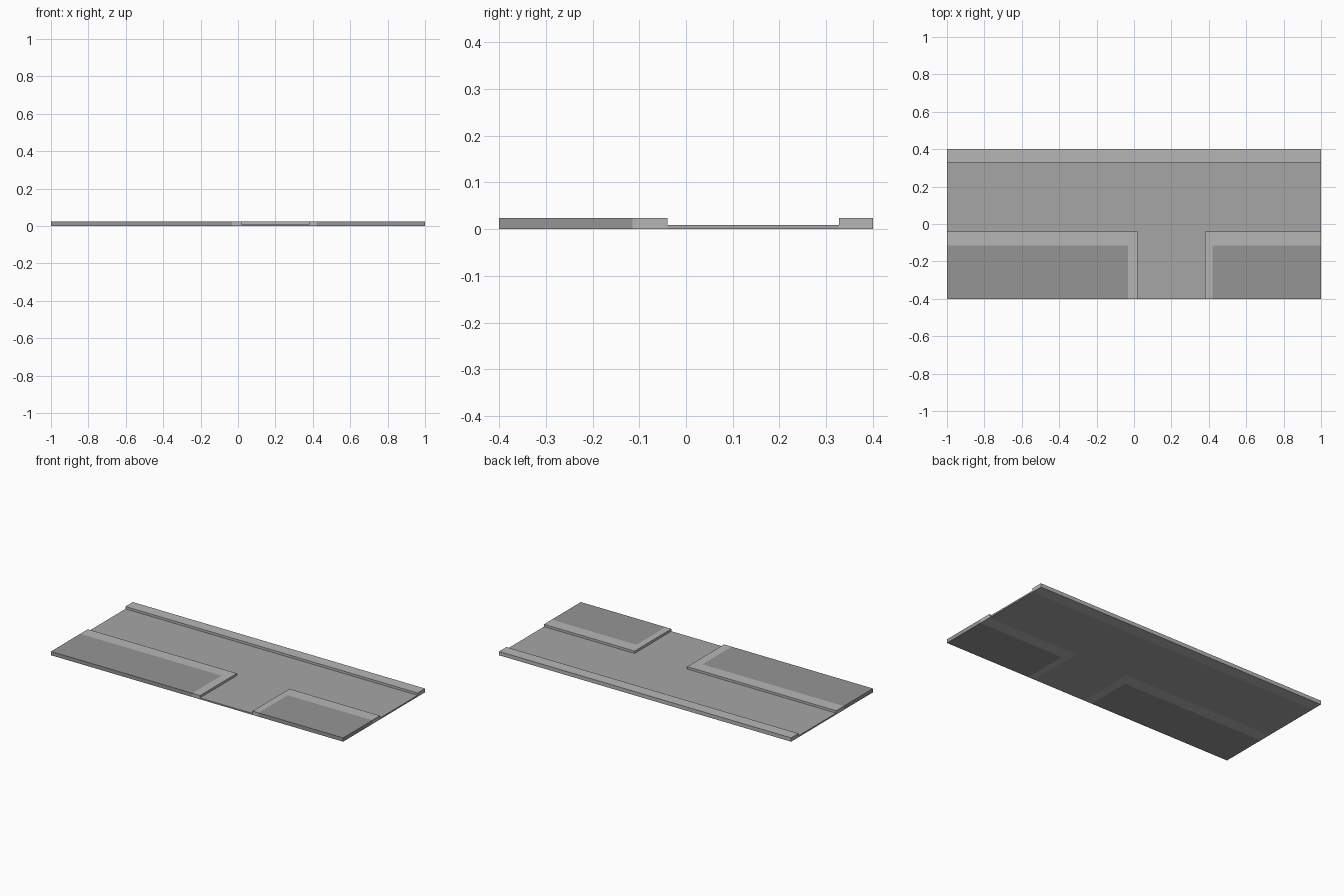
import bpy, bmesh

if "Cube" in bpy.data.objects:
    bpy.data.objects.remove(bpy.data.objects["Cube"])


def grey(name, v):
    m = bpy.data.materials.new(name)
    m.diffuse_color = (v, v, v, 1)
    m.use_nodes = True
    m.node_tree.nodes["Principled BSDF"].inputs["Base Color"].default_value = m.diffuse_color
    return m


PAVING = grey("paving", 0.47)
ASPHALT = grey("asphalt", 0.38)
LAWN = grey("lawn", 0.30)


def slab(name, height, regions):
    """Closed slab on z = 0 from adjoining flat outlines, each with its own material."""
    bm = bmesh.new()
    me = bpy.data.meshes.new(name)
    for i, (outline, mat) in enumerate(regions):
        me.materials.append(mat)
        f = bm.faces.new([bm.verts.new((x, y, 0)) for x, y in outline])
        f.material_index = i
    bmesh.ops.remove_doubles(bm, verts=bm.verts, dist=1e-5)
    top = bmesh.ops.extrude_face_region(bm, geom=bm.faces[:], use_keep_orig=True)
    verts = [g for g in top["geom"] if isinstance(g, bmesh.types.BMVert)]
    bmesh.ops.translate(bm, verts=verts, vec=(0, 0, height))
    bmesh.ops.recalc_face_normals(bm, faces=bm.faces)
    bm.to_mesh(me)
    bm.free()
    ob = bpy.data.objects.new(name, me)
    bpy.context.collection.objects.link(ob)
    return ob


# Main dimensions
W, D = 1.0, 0.4
ROAD_Z, KERB_Z = 0.009, 0.0235
BACK_Y, FRONT_Y, LAWN_Y = 0.328, -0.04, -0.115
L, R = 0.02, 0.38

# T-shaped road
slab("road", ROAD_Z, [([(-W, FRONT_Y), (L, FRONT_Y), (L, -D), (R, -D),
                        (R, FRONT_Y), (W, FRONT_Y), (W, BACK_Y), (-W, BACK_Y)], ASPHALT)])

# Straight pavement along the back
slab("back_pavement", KERB_Z, [([(-W, BACK_Y), (W, BACK_Y), (W, D), (-W, D)], PAVING)])

# Corner blocks: L-shaped pavement around a lawn
for name, end, kerb, inner in (("left_corner", -W, L, -0.033), ("right_corner", W, R, 0.42)):
    slab(name, KERB_Z, [
        ([(end, FRONT_Y), (kerb, FRONT_Y), (kerb, -D), (inner, -D),
          (inner, LAWN_Y), (end, LAWN_Y)], PAVING),
        ([(end, LAWN_Y), (inner, LAWN_Y), (inner, -D), (end, -D)], LAWN),
    ])
